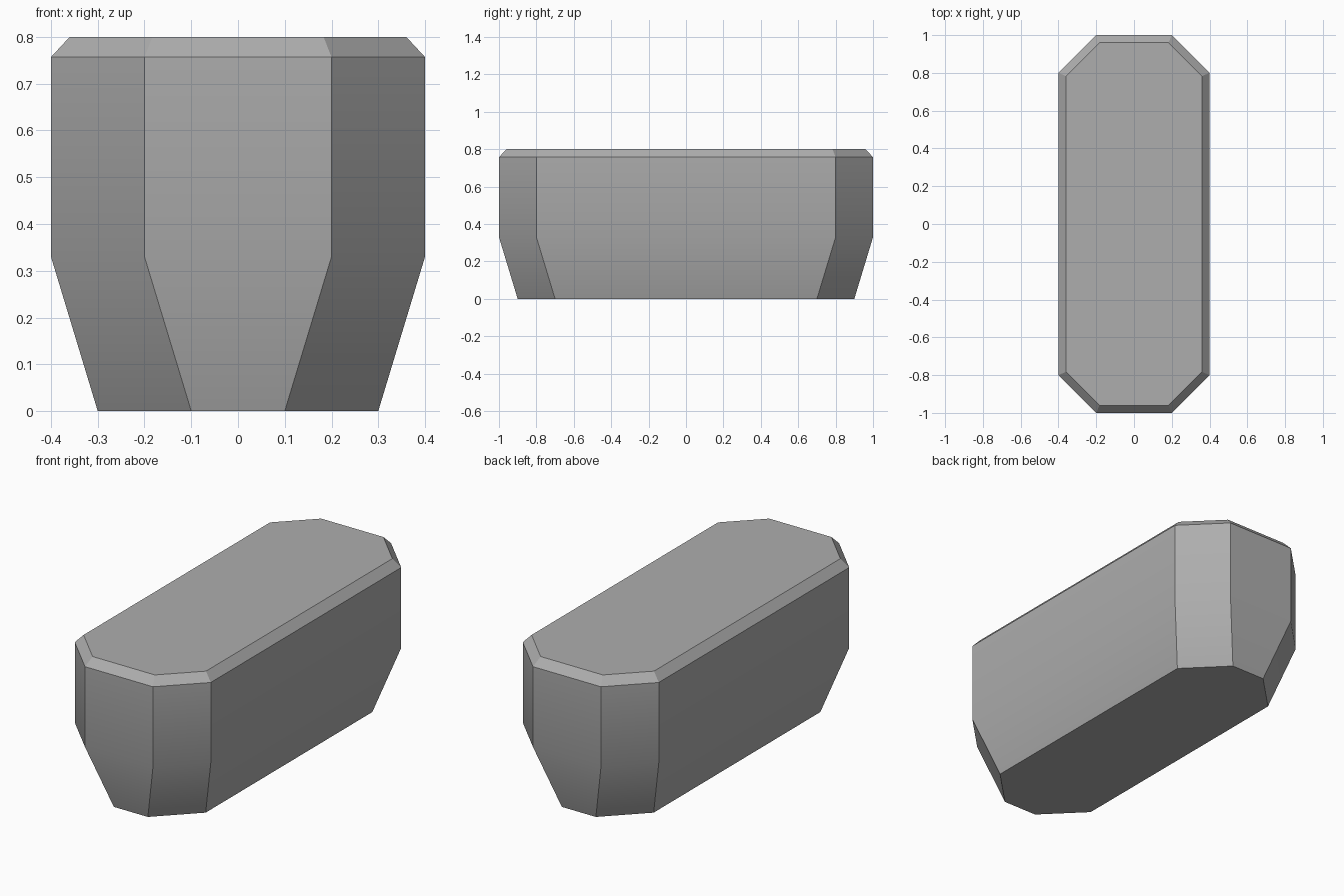
import bpy
import bmesh

cube = bpy.data.objects.get("Cube")
if cube:
    bpy.data.objects.remove(cube, do_unlink=True)

grey = bpy.data.materials.new("plain grey")
grey.use_nodes = True
colour = (0.42, 0.42, 0.42, 1)
grey.diffuse_color = colour
grey.node_tree.nodes["Principled BSDF"].inputs["Base Color"].default_value = colour


def octagon(bm, half_x, half_y, cut, z):
    """Ring of a rectangle with its four corners cut at 45 degrees."""
    quarter = [(half_x, half_y - cut), (half_x - cut, half_y)]
    ring = quarter + [(-x, y) for x, y in reversed(quarter)]
    ring += [(-x, -y) for x, y in ring]
    return [bm.verts.new((x, y, z)) for x, y in ring]


# Tapered foot, upright walls and chamfered rim: half x, half y, cut, height
sections = [
    (0.3, 0.9, 0.2, 0),
    (0.4, 1.0, 0.2, 0.33),
    (0.4, 1.0, 0.2, 0.757),
    (0.36, 0.96, 0.177, 0.8),
]
bm = bmesh.new()
rings = [octagon(bm, *section) for section in sections]
for low, high in zip(rings, rings[1:]):
    for i in range(len(low)):
        j = (i + 1) % len(low)
        bm.faces.new((low[i], low[j], high[j], high[i]))

# Flat bottom and top
bm.faces.new(list(reversed(rings[0])))
bm.faces.new(rings[-1])
bmesh.ops.recalc_face_normals(bm, faces=bm.faces)

mesh = bpy.data.meshes.new("chamfered_block")
bm.to_mesh(mesh)
bm.free()
mesh.materials.append(grey)
block = bpy.data.objects.new("chamfered_block", mesh)
bpy.context.collection.objects.link(block)

# Soft bend between foot and walls, crisp corners elsewhere
bpy.ops.object.select_all(action="DESELECT")
block.select_set(True)
bpy.context.view_layer.objects.active = block
bpy.ops.object.shade_smooth_by_angle()
